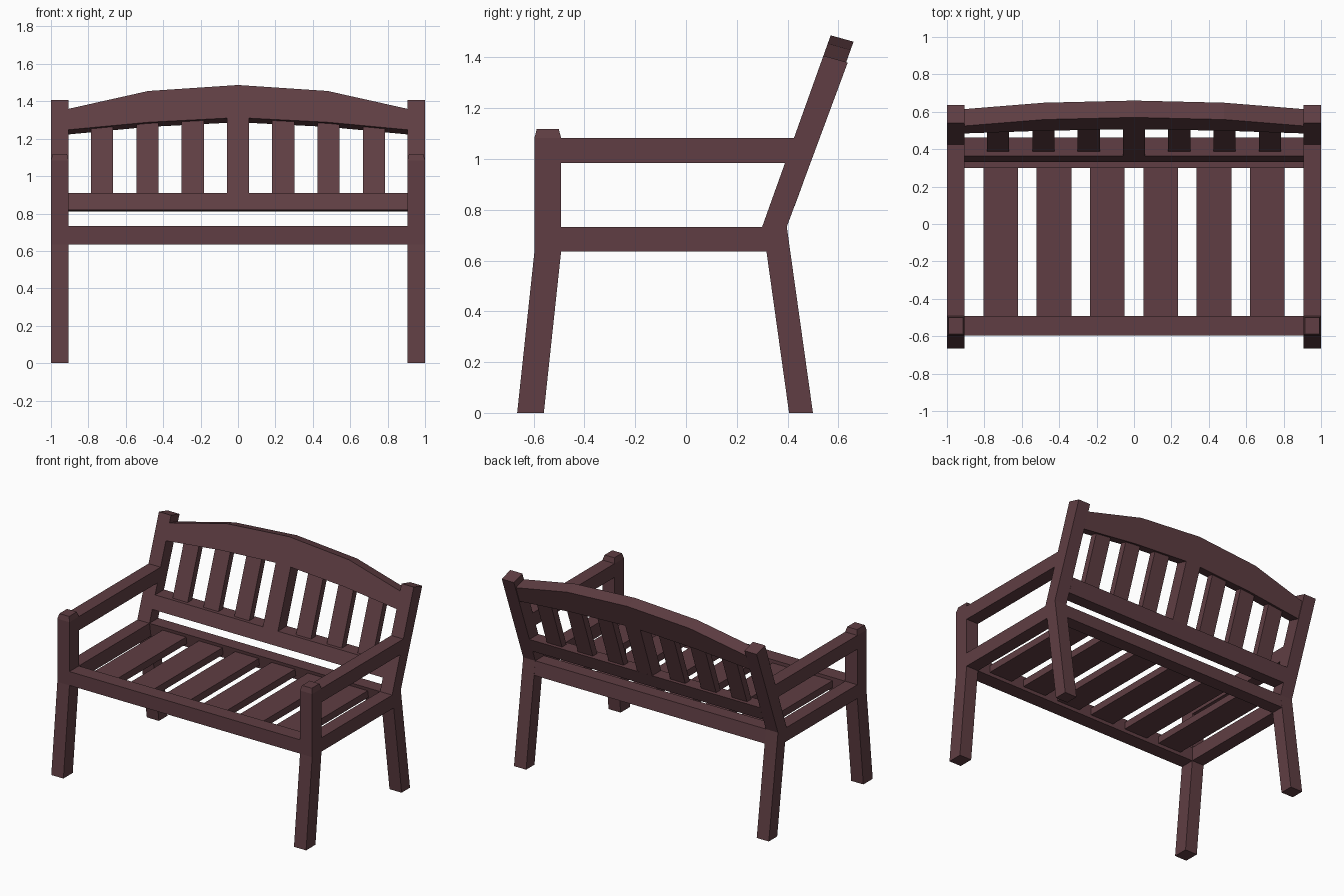
import bpy, bmesh
from mathutils import Vector

if "Cube" in bpy.data.objects:
    bpy.data.objects.remove(bpy.data.objects["Cube"], do_unlink=True)

# Single dark reddish wood colour
wood = bpy.data.materials.new("dark_red_wood")
wood.use_nodes = True
wood.diffuse_color = (0.115, 0.048, 0.056, 1)
wood.node_tree.nodes["Principled BSDF"].inputs["Base Color"].default_value = wood.diffuse_color

OUT, INN = 1.0, 0.905             # outer and inner face of the side frames
SEAT_LOW, SEAT_TOP = 0.635, 0.733
TILT = Vector((0, 0.09, -0.025))  # thickness of the leaning back


def prism(name, outline, push, cap=None):
    """Extrude a flat outline along push; cap=(inset, rise) chamfers the top end."""
    bm = bmesh.new()
    face = bm.faces.new([bm.verts.new(p) for p in outline])
    moved = bmesh.ops.extrude_face_region(bm, geom=[face], use_keep_orig=True)["geom"]
    bmesh.ops.translate(bm, vec=push, verts=[v for v in moved if isinstance(v, bmesh.types.BMVert)])
    bmesh.ops.recalc_face_normals(bm, faces=bm.faces)
    if cap:
        top = max(bm.faces, key=lambda f: f.calc_center_median().z)
        bmesh.ops.inset_region(bm, faces=[top], thickness=cap[0])
        bmesh.ops.translate(bm, vec=(0, 0, cap[1]), verts=top.verts)
    mesh = bpy.data.meshes.new(name)
    bm.to_mesh(mesh)
    bm.free()
    mesh.materials.append(wood)
    obj = bpy.data.objects.new(name, mesh)
    bpy.context.collection.objects.link(obj)
    return obj


def along_x(name, profile, x0, x1, cap=None):
    """Extrude a side profile of (y, z) points from x0 to x1."""
    return prism(name, [(x0, y, z) for y, z in profile], Vector((x1 - x0, 0, 0)), cap)


def lean(z):
    """Front face of the leaning back at height z."""
    return 0.30 + 0.358 * (z - SEAT_TOP)


def box(y0, y1, z0, z1):
    return [(y0, z0), (y1, z0), (y1, z1), (y0, z1)]


# Side frames
front_leg = [(-0.665, 0), (-0.56, 0), (-0.492, SEAT_LOW), (-0.492, 1.083),
             (-0.597, 1.083), (-0.597, SEAT_LOW)]
back_leg = [(0.406, 0), (0.50, 0), (0.397, SEAT_TOP), (0.637, 1.38),
            (lean(1.407), 1.407), (0.30, SEAT_TOP), (0.317, SEAT_LOW)]
armrest = [(-0.492, 0.985), (lean(0.985), 0.985), (lean(1.083), 1.083), (-0.492, 1.083)]
side_rail = [(-0.492, SEAT_LOW), (0.317, SEAT_LOW), (0.30, SEAT_TOP), (-0.492, SEAT_TOP)]
for side, s in (("left", 1), ("right", -1)):
    along_x(side + "_front_leg", front_leg, s * INN, s * OUT, cap=(0.013, 0.035))
    along_x(side + "_back_leg", back_leg, s * INN, s * OUT)
    along_x(side + "_armrest", armrest, s * INN, s * OUT)
    along_x(side + "_seat_rail", side_rail, s * INN, s * OUT)

# Rails running across the bench
along_x("front_seat_rail", box(-0.597, -0.492, SEAT_LOW, SEAT_TOP), -INN, INN)
along_x("back_seat_rail", [(0.317, SEAT_LOW), (0.41, SEAT_LOW), (0.397, SEAT_TOP),
                           (0.30, SEAT_TOP)], -INN, INN)
along_x("lower_back_rail", [(lean(0.82), 0.82), (0.427, 0.812), (0.463, 0.91),
                            (lean(0.91), 0.91)], -INN, INN)

# Arched top rail
upper = [(-INN, 1.36), (-0.48, 1.455), (0, 1.487), (0.48, 1.455), (INN, 1.36)]
lower = [(INN, 1.248), (0.48, 1.288), (0, 1.313), (-0.48, 1.288), (-INN, 1.248)]
prism("arched_top_rail", [(x, lean(z), z) for x, z in upper + lower], TILT)

# Seat slats, set between the front and back rails
for i in range(6):
    x = (i - 2.5) * 0.285
    along_x(f"seat_slat_{i + 1}", box(-0.495, 0.312, 0.66, 0.71), x - 0.0925, x + 0.0925)

# Back slats: the middle one is full thickness, the others are recessed
for i in range(-3, 4):
    x, half = i * 0.242, 0.059
    start, thick = (0.0, 1.0) if i == 0 else (0.25, 0.5)
    top = 1.313 - 0.065 * abs(x) / INN + 0.02
    corners = [(x - half, 0.90), (x + half, 0.90), (x + half, top), (x - half, top)]
    prism(f"back_slat_{i + 4}", [Vector((px, lean(z), z)) + TILT * start for px, z in corners],
          TILT * thick)
